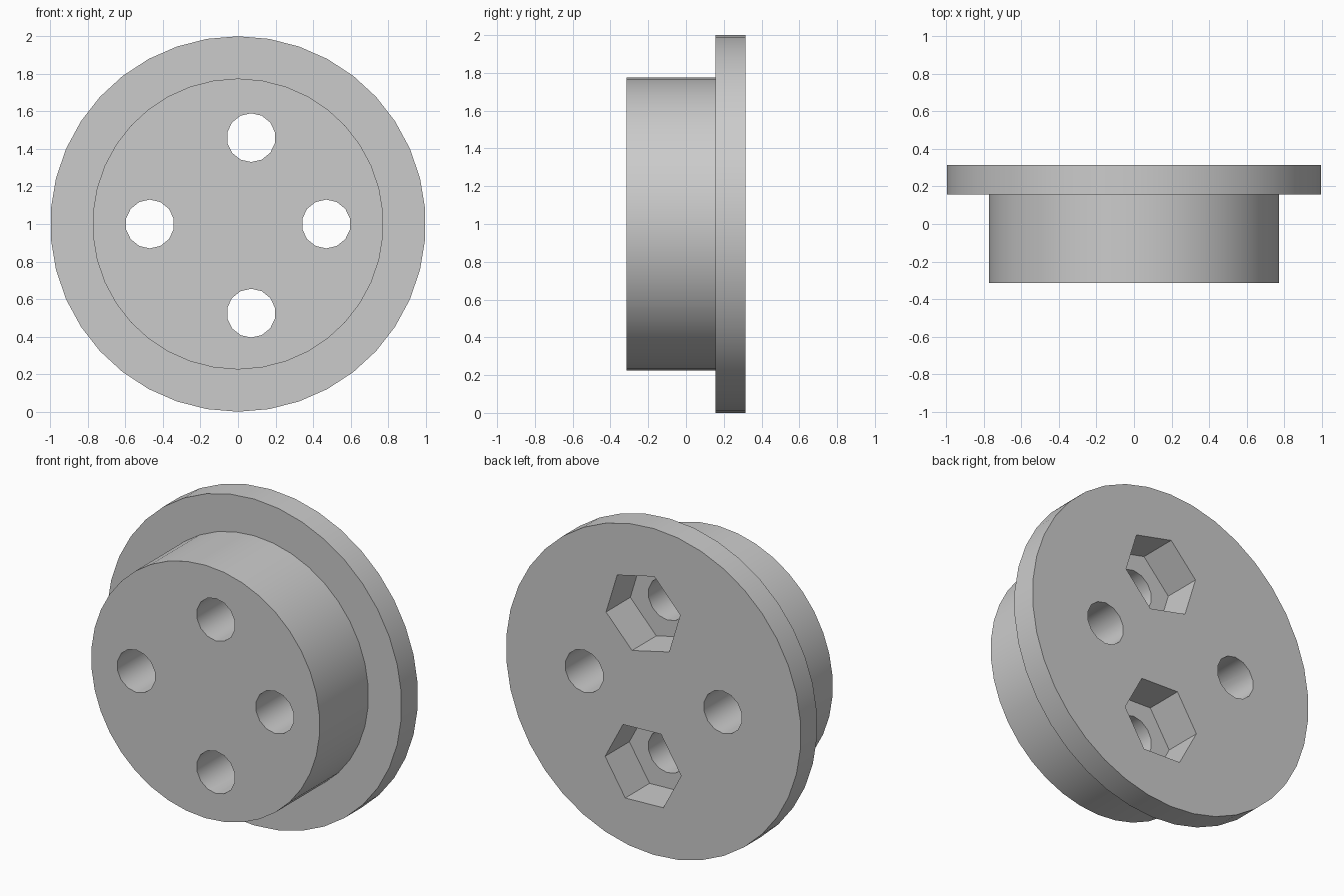
import bpy, bmesh
from math import radians
from mathutils import Matrix

cube = bpy.data.objects.get("Cube")
if cube:
    bpy.data.objects.remove(cube, do_unlink=True)

gray = bpy.data.materials.new("plain_gray")
gray.use_nodes = True
COLOR = (0.6, 0.6, 0.6, 1)
gray.diffuse_color = COLOR
gray.node_tree.nodes["Principled BSDF"].inputs["Base Color"].default_value = COLOR


def prism(name, sides, radius, y0, y1, x=0, z=1, spin=0):
    """Regular prism lying along y, first corner pointing up."""
    bm = bmesh.new()
    place = (Matrix.Translation((x, (y0 + y1) / 2, z))
             @ Matrix.Rotation(radians(90), 4, 'X')
             @ Matrix.Rotation(radians(spin), 4, 'Z'))
    bmesh.ops.create_cone(bm, cap_ends=True, segments=sides, radius1=radius,
                          radius2=radius, depth=y1 - y0, matrix=place)
    bmesh.ops.recalc_face_normals(bm, faces=bm.faces)
    mesh = bpy.data.meshes.new(name)
    bm.to_mesh(mesh)
    bm.free()
    mesh.materials.append(gray)
    ob = bpy.data.objects.new(name, mesh)
    bpy.context.collection.objects.link(ob)
    return ob


def combine(target, tool, operation):
    """Apply a boolean and discard the tool."""
    tool.hide_render = True
    mod = target.modifiers.new(tool.name, 'BOOLEAN')
    mod.operation = operation
    mod.solver = 'EXACT'
    mod.object = tool
    bpy.context.view_layer.objects.active = target
    bpy.ops.object.modifier_apply(modifier=mod.name)
    bpy.data.objects.remove(tool, do_unlink=True)


FRONT, STEP, BACK = -0.315, 0.157, 0.315

# Flange with the narrower hub in front of it
body = prism("flanged_hub", 38, 1.0, STEP, BACK)
combine(body, prism("hub", 38, 0.775, FRONT, BACK - 0.05), 'UNION')

# Four through holes
for x, z in ((-0.47, 1.0), (0.47, 1.0), (0.07, 1.46), (0.07, 0.525)):
    combine(body, prism("hole", 14, 0.13, FRONT - 0.1, BACK + 0.1, x, z), 'DIFFERENCE')

# Hexagonal nut pockets in the back of the upper and lower holes
for z, spin in ((1.46, 17), (0.525, 28)):
    combine(body, prism("nut_pocket", 6, 0.258, BACK - 0.235, BACK + 0.1, 0.07, z, spin),
            'DIFFERENCE')

# Smooth round walls, sharp rims and pocket corners
bpy.ops.object.select_all(action='DESELECT')
body.select_set(True)
bpy.context.view_layer.objects.active = body
bpy.ops.object.shade_smooth_by_angle(angle=radians(30))
